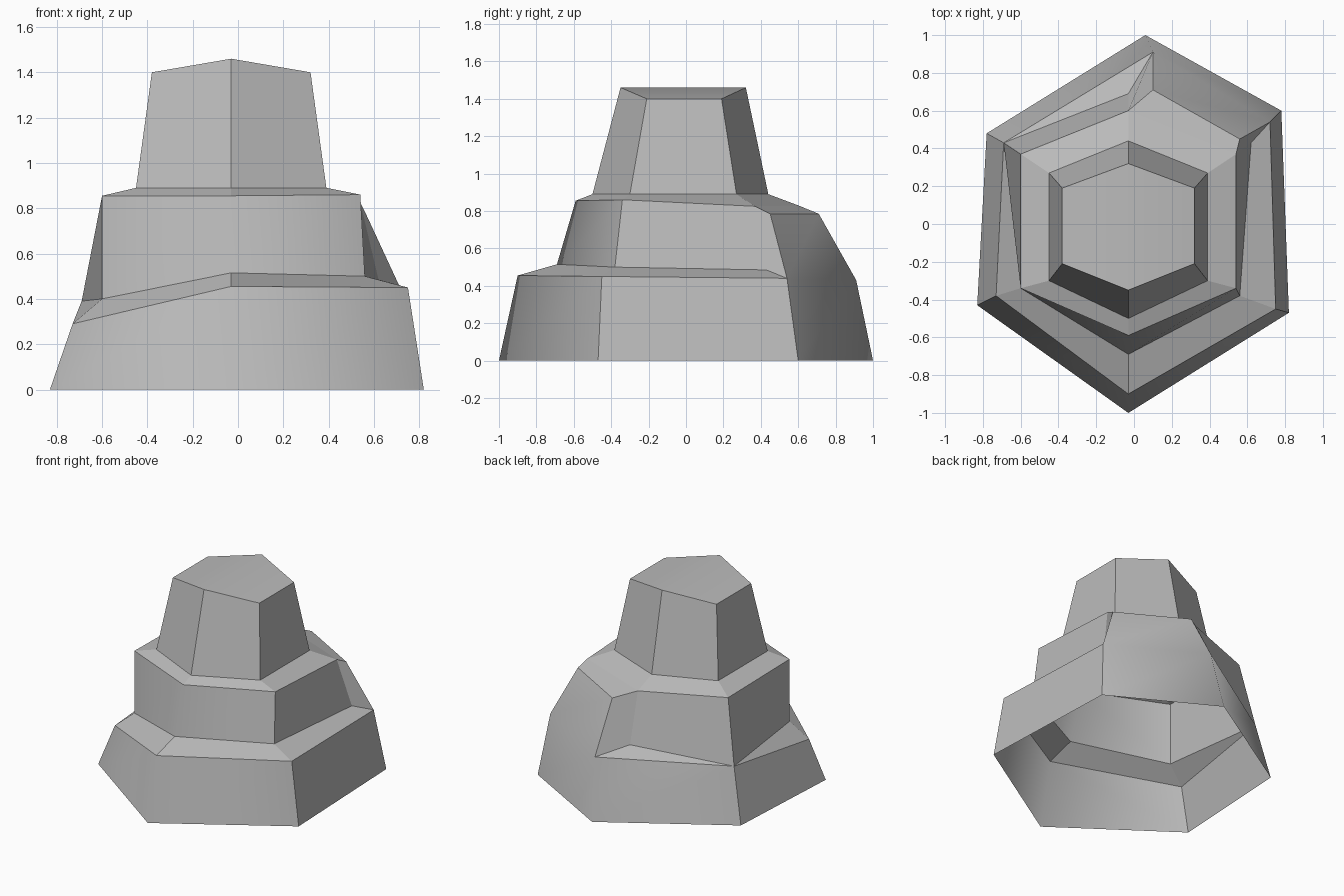
import bpy
import bmesh
from mathutils import Vector

cube = bpy.data.objects.get("Cube")
if cube:
    bpy.data.objects.remove(cube, do_unlink=True)

STONE = (0.5, 0.5, 0.5, 1.0)
stone = bpy.data.materials.new("grey stone")
stone.use_nodes = True
stone.diffuse_color = STONE
shader = next(n for n in stone.node_tree.nodes if n.type == 'BSDF_PRINCIPLED')
shader.inputs["Base Color"].default_value = STONE
shader.inputs["Roughness"].default_value = 0.8

# Corner order around every ring, counter-clockwise from above
FRONT, FRONT_LEFT, BACK_LEFT, BACK, BACK_RIGHT, FRONT_RIGHT = range(6)
SIDES = range(6)


def ring(*corners):
    return [Vector(c) for c in corners]


def symmetric_ring(half_width, front, back, side_front, side_back, middle_z, side_z):
    """Hexagon mirrored about the ridge line of the upper tower."""
    x = -0.03
    return ring((x, front, middle_z), (x + half_width, side_front, side_z),
                (x + half_width, side_back, side_z), (x, back, middle_z),
                (x - half_width, side_back, side_z), (x - half_width, side_front, side_z))


def band(lower, upper, sides=SIDES):
    """Quads joining two rings on the chosen sides."""
    faces = []
    for i in sides:
        j = (i + 1) % len(lower)
        faces.append([lower[i], lower[j], upper[j], upper[i]])
    return faces


def build(name, faces, soft_edges=()):
    """Make a shell; every edge is crisp except the listed ones."""
    bm = bmesh.new()
    points = {}
    for face in faces:
        corners = []
        for p in face:
            key = tuple(p)
            if key not in points:
                points[key] = bm.verts.new(p)
            if points[key] not in corners:
                corners.append(points[key])
        bm.faces.new(corners).smooth = True
    for edge in bm.edges:
        edge.smooth = False
    for a, b in soft_edges:
        edge = bm.edges.get((points[tuple(a)], points[tuple(b)]))
        if edge:
            edge.smooth = True
    mesh = bpy.data.meshes.new(name)
    bm.to_mesh(mesh)
    bm.free()
    mesh.materials.append(stone)
    obj = bpy.data.objects.new(name, mesh)
    bpy.context.collection.objects.link(obj)
    return obj


# Rings from the ground upwards
ground = ring((-.03, -1, 0), (.82, -.47, 0), (.78, .6, 0),
              (.06, 1, 0), (-.78, .48, 0), (-.83, -.43, 0))
rim = ring((-.03, -.9, .455), (.75, -.45, .45), (.72, .54, .44),
           (.1, .91, .43), (-.69, .43, .39), (-.73, -.38, .29))
foot = ring((-.03, -.69, .515), (.56, -.38, .5), (.62, .43, .485),
            (-.03, .69, .47), rim[BACK_RIGHT], (-.6, -.34, .4))
shoulder = ring((-.03, -.59, .855), (.54, -.34, .86), (.54, .37, .825),
                (-.03, .6, .83), (-.6, .37, .845), (-.6, -.34, .855))
tower_foot = symmetric_ring(.42, -.5, .44, -.3, .27, .89, .89)
tower_top = symmetric_ring(.35, -.35, .32, -.21, .19, 1.46, 1.4)

# Outer corners of the sloping block that fills the back left side
block_left = Vector((.56, .45, .785))
block_right = Vector((.1, .71, .785))
open_sides = [i for i in SIDES if i != BACK_LEFT]

# Base skirt with the sloping back panel that continues it
panel = [rim[BACK_LEFT], rim[BACK], block_right, block_left]
build("base_skirt", band(ground, rim) + [panel],
      [(ground[FRONT], rim[FRONT]), (ground[BACK], rim[BACK]),
       (rim[BACK_LEFT], rim[BACK])])

# Ledge on top of the skirt, narrowing to a point at the back right
ledge = band(rim, foot, [FRONT, FRONT_LEFT, FRONT_RIGHT])
ledge.append([rim[BACK], rim[BACK_RIGHT], foot[BACK]])
ledge.append([rim[BACK_RIGHT], rim[FRONT_RIGHT], foot[FRONT_RIGHT]])
ledge = [f for f in ledge if len({tuple(p) for p in f}) > 2]
build("base_ledge", ledge)

# Middle tier wall
build("middle_wall", band(foot, shoulder, open_sides),
      [(foot[FRONT], shoulder[FRONT])])

# Two cheeks and the top of the sloping block
build("back_block", [
    [foot[BACK_LEFT], rim[BACK_LEFT], block_left, shoulder[BACK_LEFT]],
    [rim[BACK], foot[BACK], shoulder[BACK], block_right],
    [block_left, block_right, shoulder[BACK], shoulder[BACK_LEFT]],
])

# Sloping shoulder and the tower above it
build("shoulder_slope", band(shoulder, tower_foot))
build("tower_wall", band(tower_foot, tower_top))

# Low ridged cap
ridge = (tower_top[FRONT], tower_top[BACK])
build("tower_cap", [tower_top[FRONT:BACK + 1],
                    tower_top[BACK:] + [tower_top[FRONT]]], [ridge])
